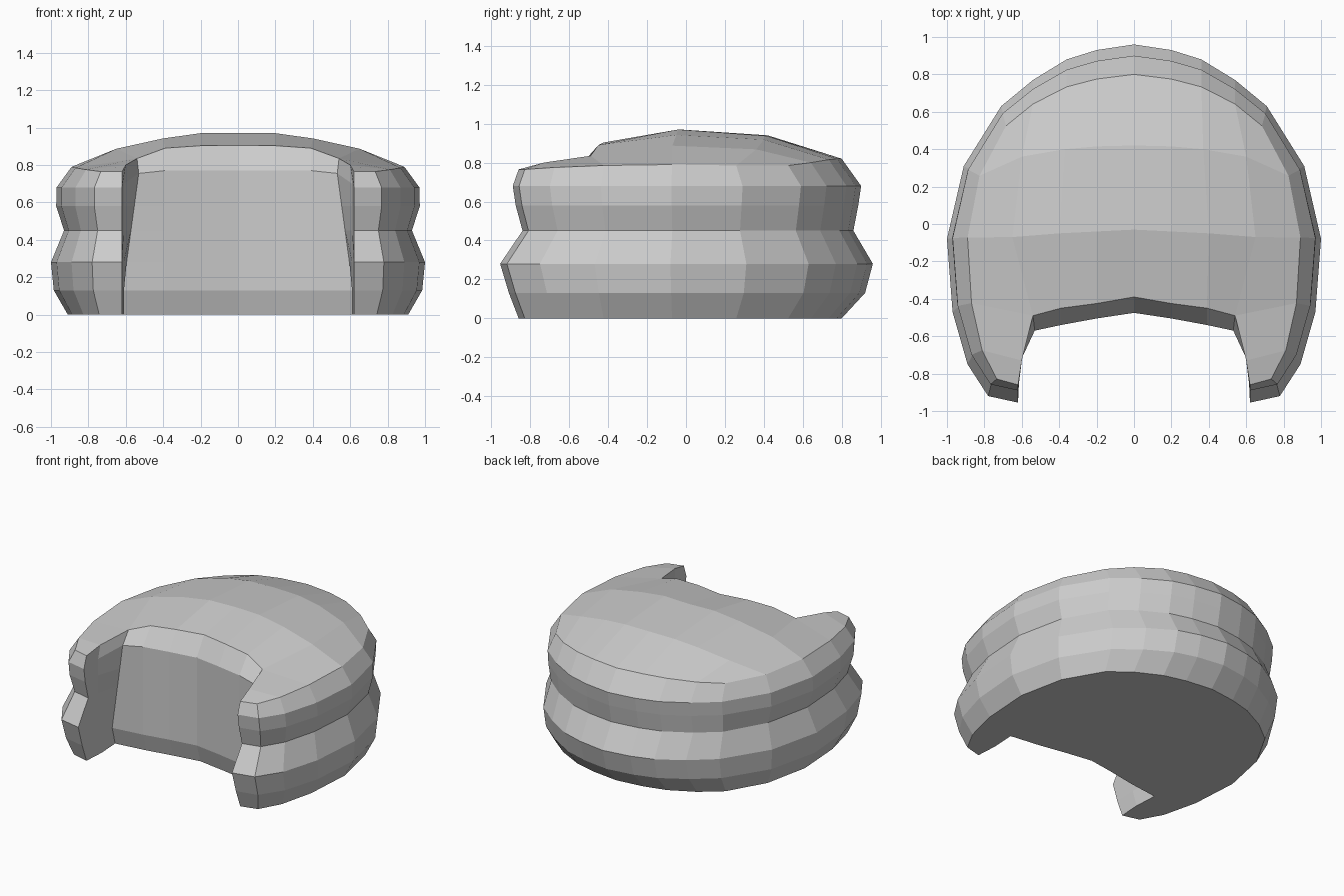
import bpy, bmesh

if "Cube" in bpy.data.objects:
    bpy.data.objects.remove(bpy.data.objects["Cube"])

# Right half of the widest outline: back centre -> side -> front tip of the arm
OUTLINE = [(0, .96), (.2, .93), (.36, .88), (.54, .77), (.71, .63), (.91, .31),
           (1, -.08), (.97, -.47), (.89, -.75), (.78, -.92), (.62, -.955)]
# Inner wall of the front opening: arm, corner, then to the centre
INNER = [(.61, -.74), (.62, -.57), (.39, -.54), (.2, -.505), (0, -.475)]
# Tiers: height, half width, back depth, front depth, inner wall offset in y
TIERS = [(0, .91, .80, .86, .04), (.13, .985, .92, .91, 0), (.28, 1, .96, .955, 0),
         (.45, .93, .86, .84, 0), (.58, .972, .885, .875, 0), (.68, .97, .90, .89, 0)]
RIM_Z = [.82, .82, .815, .80, .785, .785, .79, .785, .775, .765, .765]
# Front lip of the crown and arm top, and the inside rows of the crown
LIP = [(.60, -.73, .80), (.54, -.49, .835), (.39, -.45, .89), (.2, -.425, .903), (0, -.39, .905)]
ROW_BACK = [(0, .42, .94), (.2, .415, .937), (.37, .40, .918), (.60, .36, .868)]
ROW_MID = [(0, -.03, .97), (.2, -.04, .97), (.40, -.05, .942), (.65, -.07, .887)]

bm = bmesh.new()


def outer_point(p, width, back, front):
    x, y = p
    if x > .62:
        x = .62 + (x - .62) * (width - .62) / .38
    y *= back / .96 if y > 0 else front / .955
    return x, y


def strip(a, b):
    for i in range(len(a) - 1):
        bm.faces.new((a[i], a[i + 1], b[i + 1], b[i]))


# Stacked side tiers
rings = []
for level, (z, w, b, f, dy) in enumerate(TIERS):
    ring = [bm.verts.new((*outer_point(p, w, b, f), z)) for p in OUTLINE]
    top = level == len(TIERS) - 1
    heights = [.70, .755, .77, .77, .77] if top else [z] * 5
    for i, (x, y) in enumerate(INNER):
        if i == 1:
            x -= .09 * max(0, heights[i] - .1) / .66
        ring.append(bm.verts.new((x, y + dy, heights[i])))
    rings.append(ring)

# Crown rim and front lip
rim = [bm.verts.new((*outer_point(p, .89, .80, .86), z)) for p, z in zip(OUTLINE, RIM_Z)]
lip = [bm.verts.new(p) for p in LIP]
rings.append(rim + lip)
for a, b in zip(rings, rings[1:]):
    strip(a, b)
bm.faces.new(rings[0])

# Crown surface
row_b = [bm.verts.new(p) for p in ROW_BACK]
row_m = [bm.verts.new(p) for p in ROW_MID]
strip(rim[:4], row_b)
bm.faces.new((rim[3], rim[4], rim[5], row_b[3]))
strip(row_b + [rim[5]], row_m + [rim[6]])
strip(row_m + [rim[6]], lip[:0:-1] + [rim[7]])

# Arm tops
bm.faces.new((lip[1], rim[7], rim[8], lip[0]))
bm.faces.new((lip[0], rim[8], rim[9], rim[10]))

# Mirror the half and weld it at the centre
geom = bm.verts[:] + bm.edges[:] + bm.faces[:]
bmesh.ops.mirror(bm, geom=geom, axis='X', merge_dist=.0005)
bmesh.ops.remove_doubles(bm, verts=bm.verts[:], dist=.0005)
bmesh.ops.recalc_face_normals(bm, faces=bm.faces[:])

mesh = bpy.data.meshes.new("tiered_hair_shell")
bm.to_mesh(mesh)
bm.free()
bpy.context.collection.objects.link(bpy.data.objects.new("tiered_hair_shell", mesh))
